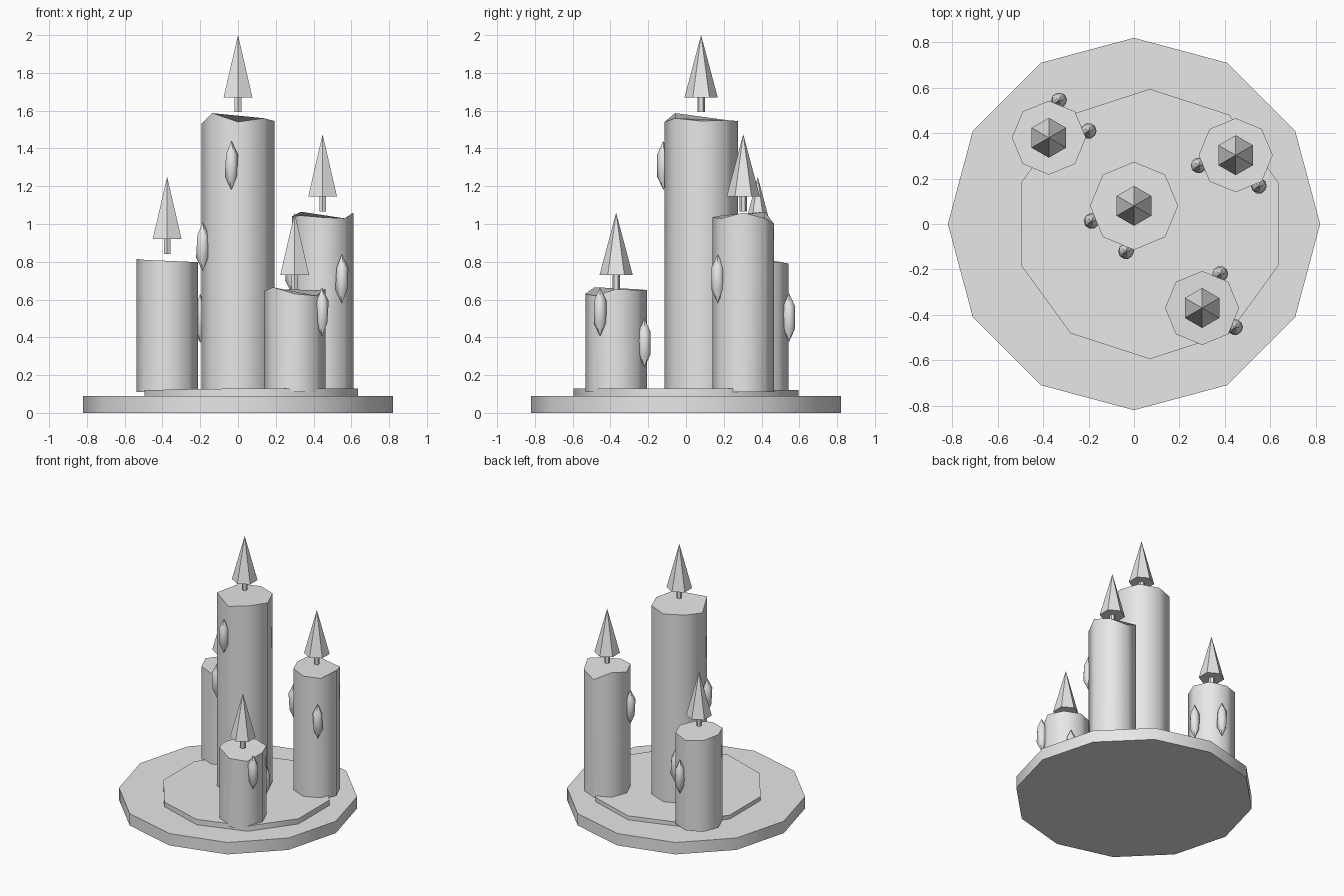
import bpy, bmesh, math

if "Cube" in bpy.data.objects:
    bpy.data.objects.remove(bpy.data.objects["Cube"])

grey = bpy.data.materials.new("plain_grey")
grey.diffuse_color = (0.8, 0.8, 0.8, 1)
grey.use_nodes = True
grey.node_tree.nodes["Principled BSDF"].inputs["Base Color"].default_value = grey.diffuse_color


def finish(name, bm):
    bmesh.ops.recalc_face_normals(bm, faces=bm.faces)
    mesh = bpy.data.meshes.new(name)
    bm.to_mesh(mesh)
    bm.free()
    mesh.materials.append(grey)
    ob = bpy.data.objects.new(name, mesh)
    bpy.context.collection.objects.link(ob)
    bpy.ops.object.select_all(action='DESELECT')
    ob.select_set(True)
    bpy.context.view_layer.objects.active = ob
    bpy.ops.object.shade_smooth_by_angle(angle=math.radians(46))
    return ob


def prism(name, x, y, r, z0, tops, start=0.0):
    """Upright prism; one top height per corner gives an uneven rim."""
    bm = bmesh.new()
    n = len(tops)
    low, high = [], []
    for i, zt in enumerate(tops):
        a = math.radians(start) + math.tau * i / n
        px, py = x + r * math.cos(a), y + r * math.sin(a)
        low.append(bm.verts.new((px, py, z0)))
        high.append(bm.verts.new((px, py, zt)))
    for i in range(n):
        j = (i + 1) % n
        bm.faces.new((low[i], low[j], high[j], high[i]))
    bm.faces.new(low[::-1])
    bm.faces.new(high)
    return finish(name, bm)


def flame(name, x, y, z):
    bm = bmesh.new()
    tip = bm.verts.new((x, y, z + 0.33))
    ring = [bm.verts.new((x + 0.088 * math.cos(a), y + 0.088 * math.sin(a), z))
            for a in (math.radians(30 + 60 * i) for i in range(6))]
    for i in range(6):
        bm.faces.new((ring[i], ring[(i + 1) % 6], tip))
    bm.faces.new(ring[::-1])
    return finish(name, bm)


def drip(name, x, y, z):
    bm = bmesh.new()
    bmesh.ops.create_icosphere(bm, subdivisions=1, radius=1)
    bmesh.ops.scale(bm, vec=(0.039, 0.039, 0.13), verts=bm.verts)
    bmesh.ops.translate(bm, vec=(x, y, z), verts=bm.verts)
    return finish(name, bm)


# Plate and the pool of melted wax on it
prism("base_plate", 0, 0, 0.82, 0, [0.09] * 12)
prism("wax_pool", 0.07, 0, 0.595, 0.085,
      [0.13, 0.122, 0.12, 0.12, 0.12, 0.12, 0.125, 0.13, 0.13, 0.13], 18)

# Candles: centre, radius, flame base, rim heights, drips
candles = {
    "tall": (0, 0.08, 0.194, 1.67,
             (1.545, 1.55, 1.545, 1.55, 1.53, 1.587, 1.54, 1.56),
             [(-0.035, -0.12, 1.31), (-0.187, 0.013, 0.88)]),
    "right": (0.448, 0.303, 0.163, 1.145,
              (1.06, 1.03, 1.0, 1.065, 1.04, 1.045, 1.035, 1.03),
              [(0.285, 0.258, 0.76), (0.55, 0.168, 0.71)]),
    "left": (-0.375, 0.38, 0.163, 0.92,
             (0.80, 0.80, 0.79, 0.80, 0.815, 0.81, 0.805, 0.80),
             [(-0.33, 0.545, 0.505), (-0.2, 0.41, 0.50)]),
    "front": (0.30, -0.37, 0.163, 0.73,
              (0.655, 0.65, 0.65, 0.655, 0.645, 0.665, 0.63, 0.62),
              [(0.38, -0.22, 0.37), (0.445, -0.455, 0.535)]),
}
for key, (x, y, r, zf, rim, drips) in candles.items():
    prism(key + "_candle", x, y, r, 0.11, rim)
    prism(key + "_wick", x, y, 0.02, zf - 0.078, [zf + 0.002] * 6, 30)
    flame(key + "_flame", x, y, zf)
    for i, p in enumerate(drips):
        drip(f"{key}_drip_{i + 1}", *p)
